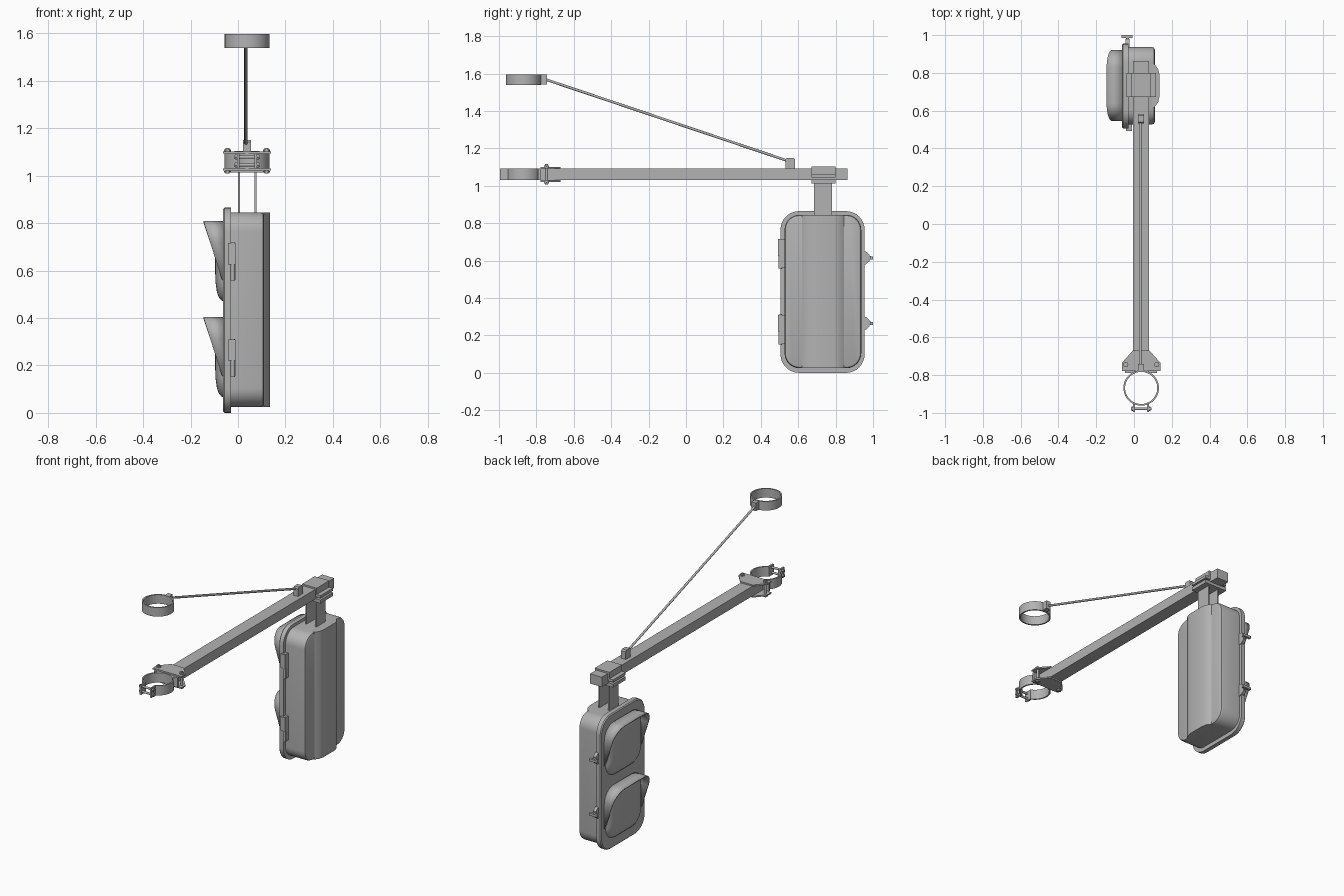
import bpy, bmesh
from math import sin, cos, pi, radians
from mathutils import Vector

if "Cube" in bpy.data.objects:
    bpy.data.objects.remove(bpy.data.objects["Cube"])

grey = bpy.data.materials.new("plain_grey")
grey.use_nodes = True
colour = (0.45, 0.45, 0.45, 1)
grey.diffuse_color = colour
grey.node_tree.nodes["Principled BSDF"].inputs["Base Color"].default_value = colour

CX = 0.038       # centre line of arm and rings
RING_Y = -0.868  # centre of both pole rings


def finish(name, bm, angle=32):
    bmesh.ops.recalc_face_normals(bm, faces=bm.faces)
    me = bpy.data.meshes.new(name)
    bm.to_mesh(me)
    bm.free()
    me.materials.append(grey)
    me.shade_smooth()
    me.set_sharp_from_angle(angle=radians(angle))
    ob = bpy.data.objects.new(name, me)
    bpy.context.collection.objects.link(ob)
    return ob


def loft(name, loops, caps=True, closed=True):
    bm = bmesh.new()
    rows = [[bm.verts.new(p) for p in loop] for loop in loops]
    n = len(rows[0])
    for a, b in zip(rows, rows[1:]):
        for i in range(n if closed else n - 1):
            j = (i + 1) % n
            bm.faces.new((a[i], a[j], b[j], b[i]))
    if caps:
        bm.faces.new(rows[0])
        bm.faces.new(rows[-1])
    return finish(name, bm)


def box(name, x0, x1, y0, y1, z0, z1):
    base = [(x0, y0), (x1, y0), (x1, y1), (x0, y1)]
    return prism_z(name, base, z0, z1)


def prism_z(name, pts, z0, z1):
    return loft(name, [[(x, y, z) for x, y in pts] for z in (z0, z1)])


def prism_x(name, pts, x0, x1):
    return loft(name, [[(x, y, z) for y, z in pts] for x in (x0, x1)])


def rod(name, a, b, r, sides=16):
    a, b = Vector(a), Vector(b)
    q = (b - a).to_track_quat('Z', 'Y')
    circle = [q @ Vector((r * cos(2 * pi * i / sides), r * sin(2 * pi * i / sides), 0))
              for i in range(sides)]
    return loft(name, [[p + c for c in circle] for p in (a, b)])


def rounded(y0, y1, z0, z1, r, steps=8):
    """Rounded rectangle, starting at the lower right and running upwards."""
    pts = []
    for k, (y, z) in enumerate([(y1 - r, z1 - r), (y0 + r, z1 - r), (y0 + r, z0 + r), (y1 - r, z0 + r)]):
        for i in range(steps + 1):
            t = (k + i / steps) * pi / 2
            pts.append((y + r * cos(t), z + r * sin(t)))
    return pts


def panel(name, size, r, levels):
    """Stack of rounded rectangles: levels are (x, inset)."""
    y0, y1, z0, z1 = size
    return loft(name, [[(x, y, z) for y, z in rounded(y0 + d, y1 - d, z0 + d, z1 - d, r - d)]
                       for x, d in levels])


def band(name, z0, z1, gap=0.0, outer=0.094, inner=0.085):
    """Pole ring, optionally open towards the front."""
    n = 48
    loops = []
    for i in range(n + 1):
        t = -pi / 2 + gap + (2 * pi - 2 * gap) * i / n
        loops.append([(CX + r * cos(t), RING_Y + r * sin(t), z)
                      for r, z in ((outer, z0), (outer, z1), (inner, z1), (inner, z0))])
    return loft(name, loops, caps=gap > 0)


# Signal housing: door, body and raised spine on the back
panel("housing_door", (0.505, 0.955, 0, 0.865), 0.1,
      [(-0.03, 0), (-0.057, 0), (-0.063, 0.006)])
panel("housing_body", (0.527, 0.937, 0.025, 0.845), 0.08,
      [(-0.03, 0), (0.095, 0), (0.106, 0.004), (0.11, 0.013)])
prof = [(0.08, 0.615), (0.11, 0.62), (0.128, 0.645), (0.135, 0.675),
        (0.135, 0.79), (0.128, 0.82), (0.11, 0.845), (0.08, 0.85)]
prism_z("housing_spine", prof, 0.025, 0.845)

# Lenses and visors, lower and upper
for label, dz in (("lower", 0.0), ("upper", 0.405)):
    cy, cz = 0.733, 0.232 + dz
    outline = rounded(cy - 0.178, cy + 0.178, cz - 0.168, cz + 0.165, 0.09)
    dome = [(-0.06, 1), (-0.07, 0.97), (-0.081, 0.89), (-0.089, 0.76),
            (-0.094, 0.55), (-0.096, 0.3), (-0.097, 0.08)]
    loft(label + "_lens", [[(x, cy + (y - cy) * s, cz + (z - cz) * s) for y, z in outline]
                           for x, s in dome])
    top, low = 0.4 + dz, 0.155 + dz
    arch = rounded(cy - 0.185, cy + 0.185, low - 0.2, top, 0.09)[:18]
    arch = [(cy + 0.185, low)] + arch + [(cy - 0.185, low)]
    rim = [(-0.067 - 0.078 * (z - low) / (top - low), y, z) for y, z in arch]
    visor = loft(label + "_visor", [[(-0.06, y, z) for y, z in arch], rim],
                 caps=False, closed=False)
    mod = visor.modifiers.new("thickness", 'SOLIDIFY')
    mod.thickness = 0.008
    mod.offset = 0

# Hinges on the front edge, latches on the rear edge
for label, z in (("lower", 0.155), ("upper", 0.56)):
    box(label + "_hinge_leaf", -0.03, -0.01, 0.502, 0.532, z, z + 0.07)
    box(label + "_hinge_knuckle", -0.043, -0.01, 0.492, 0.53, z + 0.065, z + 0.155)
    rod(label + "_hinge_pin", (-0.022, 0.504, z - 0.003), (-0.022, 0.504, z + 0.157), 0.009)
    c = z + 0.055 if label == "upper" else z + 0.11
    lug = [(0.935, c - 0.04), (0.962, c - 0.034), (0.98, c - 0.018),
           (0.98, c + 0.018), (0.962, c + 0.034), (0.935, c + 0.04)]
    prism_x(label + "_latch_lug", lug, -0.045, -0.025)
    box(label + "_latch_stem", -0.043, -0.027, 0.95, 0.99, c - 0.01, c + 0.01)
    box(label + "_latch_bar", -0.065, -0.008, 0.984, 1.0, c - 0.008, c + 0.008)

# Hanger: two side plates between housing and arm
for label, x in (("right", 0.0), ("left", 0.07)):
    box("hanger_plate_" + label, x, x + 0.009, 0.685, 0.78, 0.84, 1.03)

# Arm and the saddle gripping it
box("arm", -0.004, 0.08, -0.72, 0.863, 1.03, 1.093)
box("saddle_cap", -0.014, 0.09, 0.672, 0.8, 1.045, 1.103)
box("saddle_flange", -0.041, 0.117, 0.672, 0.8, 1.045, 1.062)
box("saddle_base", -0.041, 0.117, 0.672, 0.8, 1.012, 1.034)

# Pole clamp at the arm's end
plate = [(-0.006, -0.67), (0.082, -0.67), (0.14, -0.735), (0.14, -0.777),
         (-0.064, -0.777), (-0.064, -0.735)]
for label, z in (("lower", 1.021), ("upper", 1.093)):
    prism_z("clamp_plate_" + label, plate, z, z + 0.009)
box("clamp_web", -0.004, 0.08, -0.778, -0.715, 1.03, 1.093)
for label, s in (("right", -1), ("left", 1)):
    x = CX + s * 0.082
    rod("clamp_bolt_" + label, (x, -0.745, 1.008), (x, -0.745, 1.116), 0.008)
    for z in (1.012, 1.102):
        rod("clamp_nut_" + label, (x, -0.745, z), (x, -0.745, z + 0.008), 0.015, 6)
    x = CX + s * 0.037
    box("clamp_ear_" + label, x - 0.005, x + 0.005, -0.995, -0.945, 1.03, 1.093)
    x = CX + s * 0.06
    box("clamp_wing_" + label, x - 0.025, x + 0.025, -0.79, -0.777, 1.03, 1.093)
band("clamp_ring", 1.03, 1.093, gap=0.4)
for z in (1.045, 1.078):
    rod("ear_bolt", (CX - 0.055, -0.978, z), (CX + 0.055, -0.978, z), 0.007)
    for s in (-1, 1):
        x = CX + s * 0.046
        rod("ear_nut", (x - 0.004, -0.978, z), (x + 0.004, -0.978, z), 0.012, 6)

# Stay rod with its tab on the arm and upper pole ring
tab = [(0.532, 1.085), (0.582, 1.085), (0.582, 1.142), (0.574, 1.15), (0.54, 1.15), (0.532, 1.142)]
prism_x("stay_tab", tab, 0.022, 0.054)
rod("stay_rod", (CX - 0.005, 0.555, 1.13), (CX - 0.005, -0.76, 1.572), 0.007)
band("stay_ring", 1.538, 1.596)
box("stay_ring_lug", 0.022, 0.054, -0.78, -0.742, 1.542, 1.594)
